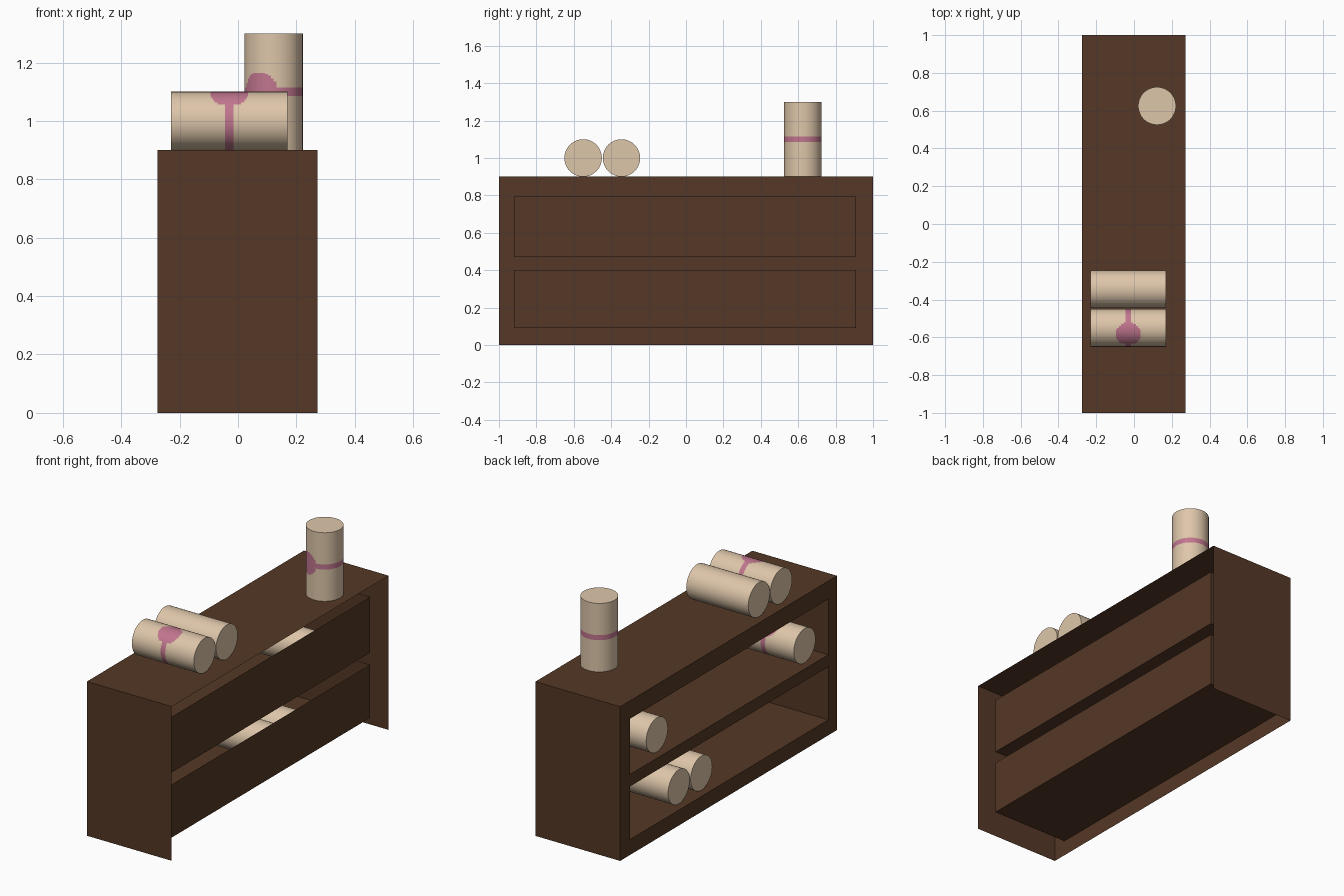
import bpy, bmesh, math
from mathutils import Matrix, Vector

if "Cube" in bpy.data.objects:
    bpy.data.objects.remove(bpy.data.objects["Cube"])


def make_mat(name, rgb):
    m = bpy.data.materials.new(name)
    m.diffuse_color = (*rgb, 1.0)
    m.use_nodes = True
    m.node_tree.nodes["Principled BSDF"].inputs["Base Color"].default_value = m.diffuse_color
    return m


WOOD = make_mat("dark_wood", (0.090, 0.039, 0.019))
PAPER = make_mat("parchment", (0.73, 0.565, 0.40))
SEAL = make_mat("pink_seal", (0.53, 0.18, 0.27))


def finish(bm, name, mats):
    me = bpy.data.meshes.new(name)
    bm.to_mesh(me)
    bm.free()
    for m in mats:
        me.materials.append(m)
    ob = bpy.data.objects.new(name, me)
    bpy.context.collection.objects.link(ob)
    return ob


# Cabinet: open-backed shell whose shelf niches open towards -x
X0, X1, XB = -0.275, 0.272, 0.216      # front sheet, rear edge, niche back
Y = [-1.0, -0.92, 0.91, 1.0]
Z = [0.0, 0.09, 0.40, 0.47, 0.795, 0.90]


def quad(bm, pts, facing):
    f = bm.faces.new([bm.verts.new(p) for p in pts])
    f.normal_update()
    if f.normal.dot(Vector(facing)) < 0:
        f.normal_flip()


def x_quad(bm, x, y0, y1, z0, z1, d):
    quad(bm, [(x, y0, z0), (x, y1, z0), (x, y1, z1), (x, y0, z1)], (d, 0, 0))


def y_quad(bm, y, x0, x1, z0, z1, d):
    quad(bm, [(x0, y, z0), (x1, y, z0), (x1, y, z1), (x0, y, z1)], (0, d, 0))


def z_quad(bm, z, x0, x1, y0, y1, d):
    quad(bm, [(x0, y0, z), (x1, y0, z), (x1, y1, z), (x0, y1, z)], (0, 0, d))


bm = bmesh.new()
# top and end walls
z_quad(bm, Z[-1], X0, X1, Y[0], Y[-1], 1)
y_quad(bm, Y[0], X0, X1, Z[0], Z[-1], -1)
y_quad(bm, Y[-1], X0, X1, Z[0], Z[-1], 1)
# face frame with two openings
for i in range(3):
    for j in range(5):
        if not (i == 1 and j in (1, 3)):
            x_quad(bm, X0, Y[i], Y[i + 1], Z[j], Z[j + 1], -1)
# niches: floor, back and two sides
for j in (1, 3):
    z_quad(bm, Z[j], X0, XB, Y[1], Y[2], 1)
    x_quad(bm, XB, Y[1], Y[2], Z[j], Z[j + 1], -1)
    y_quad(bm, Y[1], X0, XB, Z[j], Z[j + 1], 1)
    y_quad(bm, Y[2], X0, XB, Z[j], Z[j + 1], -1)
bmesh.ops.remove_doubles(bm, verts=bm.verts, dist=1e-5)
finish(bm, "cabinet", [WOOD])

# Scrolls: cylinders, some with a ribbon band and a round wax seal
R, L = 0.1, 0.4
LYING = Matrix(((0, 0, 1), (1, 0, 0), (0, 1, 0))).to_4x4()


def scroll(name, centre, standing=False, seal=None):
    """seal = angle in degrees round the axis where the wax spot sits"""
    segs, rows = (64, 80) if seal is not None else (32, 1)
    bm = bmesh.new()
    rings = []
    for r in range(rows + 1):
        w = -L / 2 + L * r / rows
        rings.append([bm.verts.new((R * math.cos(2 * math.pi * s / segs),
                                    R * math.sin(2 * math.pi * s / segs), w))
                      for s in range(segs)])
    for r in range(rows):
        for s in range(segs):
            t = (s + 1) % segs
            f = bm.faces.new((rings[r][s], rings[r][t],
                              rings[r + 1][t], rings[r + 1][s]))
            if seal is not None:
                w = -L / 2 + L * (r + 0.5) / rows
                a = 2 * math.pi * (s + 0.5) / segs - math.radians(seal)
                arc = R * math.atan2(math.sin(a), math.cos(a))
                if abs(w) < 0.015 or math.hypot(arc, w) < 0.067:
                    f.material_index = 1
    bm.faces.new(rings[0][::-1])
    bm.faces.new(rings[-1])
    bm.transform(Matrix.Translation(centre) @
                 (Matrix.Identity(4) if standing else LYING))
    ob = finish(bm, name, [PAPER, SEAL] if seal is not None else [PAPER])
    ob.data.shade_smooth()
    ob.data.set_sharp_from_angle(angle=math.radians(40))


XC = -0.03
top, upper, lower = Z[5] + R, Z[3] + R, Z[1] + R
scroll("standing_scroll", (0.122, 0.625, Z[5] + L / 2), True, 240)
scroll("top_scroll_sealed", (XC, -0.55, top), seal=112)
scroll("top_scroll_plain", (XC, -0.345, top))
scroll("upper_shelf_scroll_sealed", (XC, -0.765, upper), seal=60)
scroll("upper_shelf_scroll_plain", (XC, 0.596, upper))
scroll("lower_shelf_scroll_a", (XC, 0.394, lower))
scroll("lower_shelf_scroll_b", (XC, 0.186, lower))
